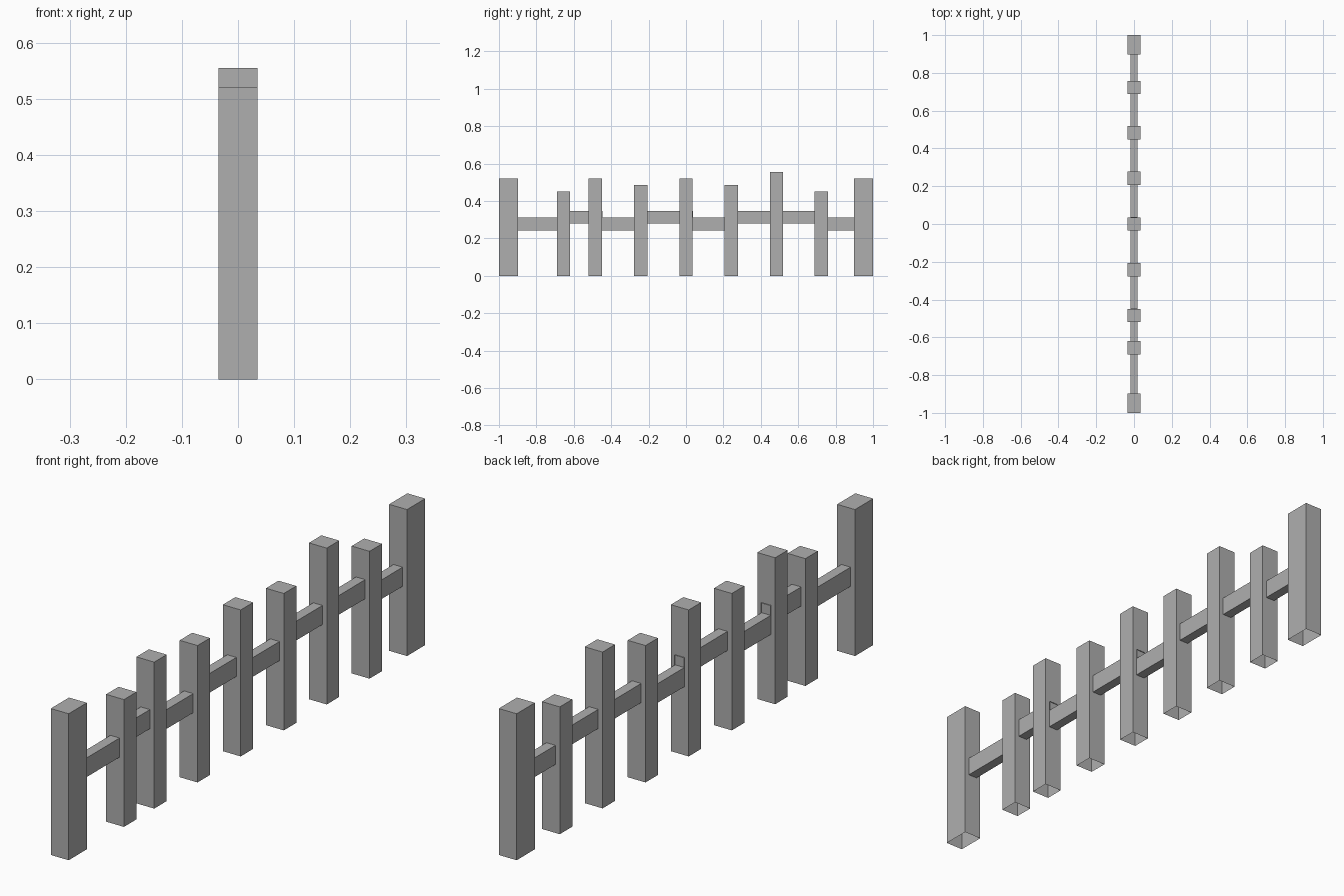
import bpy, bmesh

if "Cube" in bpy.data.objects:
    bpy.data.objects.remove(bpy.data.objects["Cube"])

# Dark grey for the whole fence
grey = bpy.data.materials.new("dark_grey")
grey.diffuse_color = (0.43, 0.43, 0.43, 1)
grey.use_nodes = True
grey.node_tree.nodes["Principled BSDF"].inputs["Base Color"].default_value = grey.diffuse_color


def box(name, lo, hi, open_axis, open_sides):
    """Box from corner lo to corner hi, left open at the given ends of one axis."""
    bm = bmesh.new()
    bmesh.ops.create_cube(bm, size=1)
    gone = [f for f in bm.faces
            if any(f.normal[open_axis] * s > 0.5 for s in open_sides)]
    bmesh.ops.delete(bm, geom=gone, context='FACES_ONLY')
    for v in bm.verts:
        for i in range(3):
            v.co[i] = hi[i] if v.co[i] > 0 else lo[i]
    mesh = bpy.data.meshes.new(name)
    bm.to_mesh(mesh)
    bm.free()
    mesh.materials.append(grey)
    obj = bpy.data.objects.new(name, mesh)
    bpy.context.collection.objects.link(obj)
    return obj


HALF = 0.035        # half post thickness
RAIL_HALF = 0.018   # half rail thickness
RAIL_H = 0.068

# Thick end posts, open underneath
for y, side in ((-1.0, "left"), (0.898, "right")):
    box("end_post_" + side, (-HALF, y, 0), (HALF, y + 0.102, 0.52), 2, (-1,))

# Thin posts: centre y, height
posts = [(-0.655, 0.452), (-0.485, 0.52), (-0.242, 0.486), (0, 0.52),
         (0.242, 0.486), (0.483, 0.555), (0.723, 0.452)]
for i, (y, h) in enumerate(posts):
    box(f"post_{i + 1}", (-HALF, y - HALF, 0), (HALF, y + HALF, h), 2, (-1,))

# Rails stepping between two levels; two ends poke just through their post
LOW, HIGH = 0.243, 0.279
rails = [(-0.91, -0.68, LOW), (-0.68, -0.447, HIGH), (-0.46, -0.267, LOW),
         (-0.217, 0.038, HIGH), (0.025, 0.217, LOW), (0.267, 0.458, HIGH),
         (0.508, 0.698, HIGH), (0.748, 0.91, LOW)]
for i, (y0, y1, z) in enumerate(rails):
    box(f"rail_{i + 1}", (-RAIL_HALF, y0, z), (RAIL_HALF, y1, z + RAIL_H), 1, (-1, 1))
